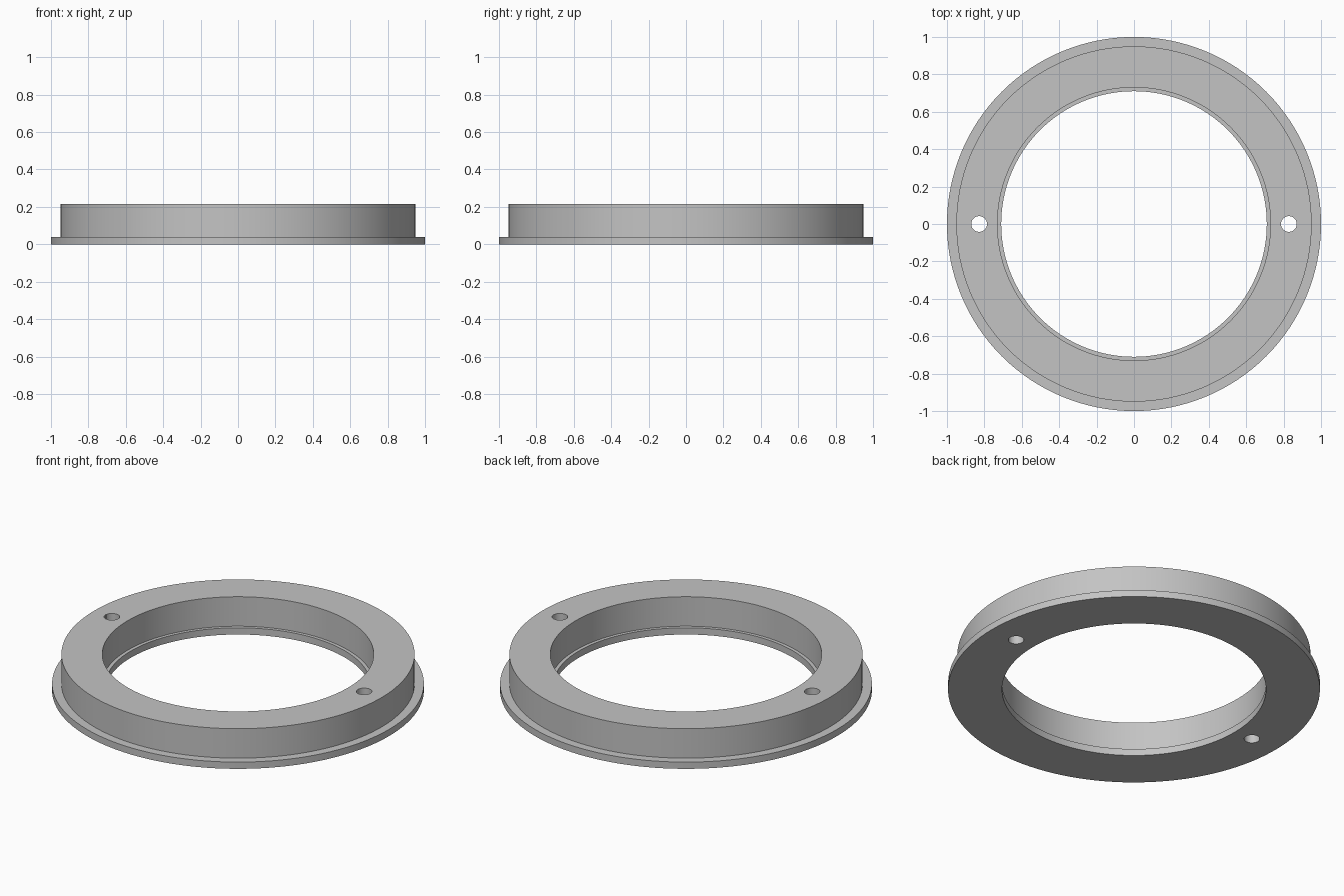
import bpy, bmesh, math

cube = bpy.data.objects.get("Cube")
if cube:
    bpy.data.objects.remove(cube, do_unlink=True)

SEGMENTS = 128
HEIGHT = 0.215
FLANGE = 0.04

grey = bpy.data.materials.new("plain grey")
grey.use_nodes = True
colour = (0.55, 0.55, 0.55, 1)
grey.diffuse_color = colour
grey.node_tree.nodes["Principled BSDF"].inputs["Base Color"].default_value = colour


def lathe(name, profile):
    """Revolve a closed (radius, height) profile around z."""
    bm = bmesh.new()
    rings = []
    for i in range(SEGMENTS):
        a = math.tau * i / SEGMENTS
        rings.append([bm.verts.new((r * math.cos(a), r * math.sin(a), z))
                      for r, z in profile])
    n = len(profile)
    for i in range(SEGMENTS):
        here, after = rings[i], rings[(i + 1) % SEGMENTS]
        for j in range(n):
            k = (j + 1) % n
            bm.faces.new((here[j], after[j], after[k], here[k]))
    bmesh.ops.recalc_face_normals(bm, faces=bm.faces)
    mesh = bpy.data.meshes.new(name)
    bm.to_mesh(mesh)
    bm.free()
    obj = bpy.data.objects.new(name, mesh)
    bpy.context.collection.objects.link(obj)
    return obj


# Flanged ring with a small inner lip at the bottom
ring = lathe("flanged_ring", [
    (1.0, 0), (1.0, FLANGE), (0.95, FLANGE), (0.95, HEIGHT),
    (0.73, HEIGHT), (0.73, FLANGE), (0.71, FLANGE), (0.71, 0)])
ring.data.materials.append(grey)

# Two screw holes through the ring
for side in (-1, 1):
    bpy.ops.mesh.primitive_cylinder_add(
        vertices=48, radius=0.042, depth=1, location=(side * 0.828, 0, 0.1))
    cutter = bpy.context.object
    cutter.name = "hole_cutter"
    cutter.hide_render = True
    cutter.data.materials.append(grey)
    cut = ring.modifiers.new("screw_hole", "BOOLEAN")
    cut.operation = "DIFFERENCE"
    cut.solver = "EXACT"
    cut.object = cutter
    bpy.ops.object.select_all(action="DESELECT")
    ring.select_set(True)
    bpy.context.view_layer.objects.active = ring
    bpy.ops.object.modifier_apply(modifier=cut.name)
    bpy.data.objects.remove(cutter, do_unlink=True)

# Smooth round walls, crisp rims
bpy.ops.object.shade_smooth_by_angle(angle=math.radians(30))
